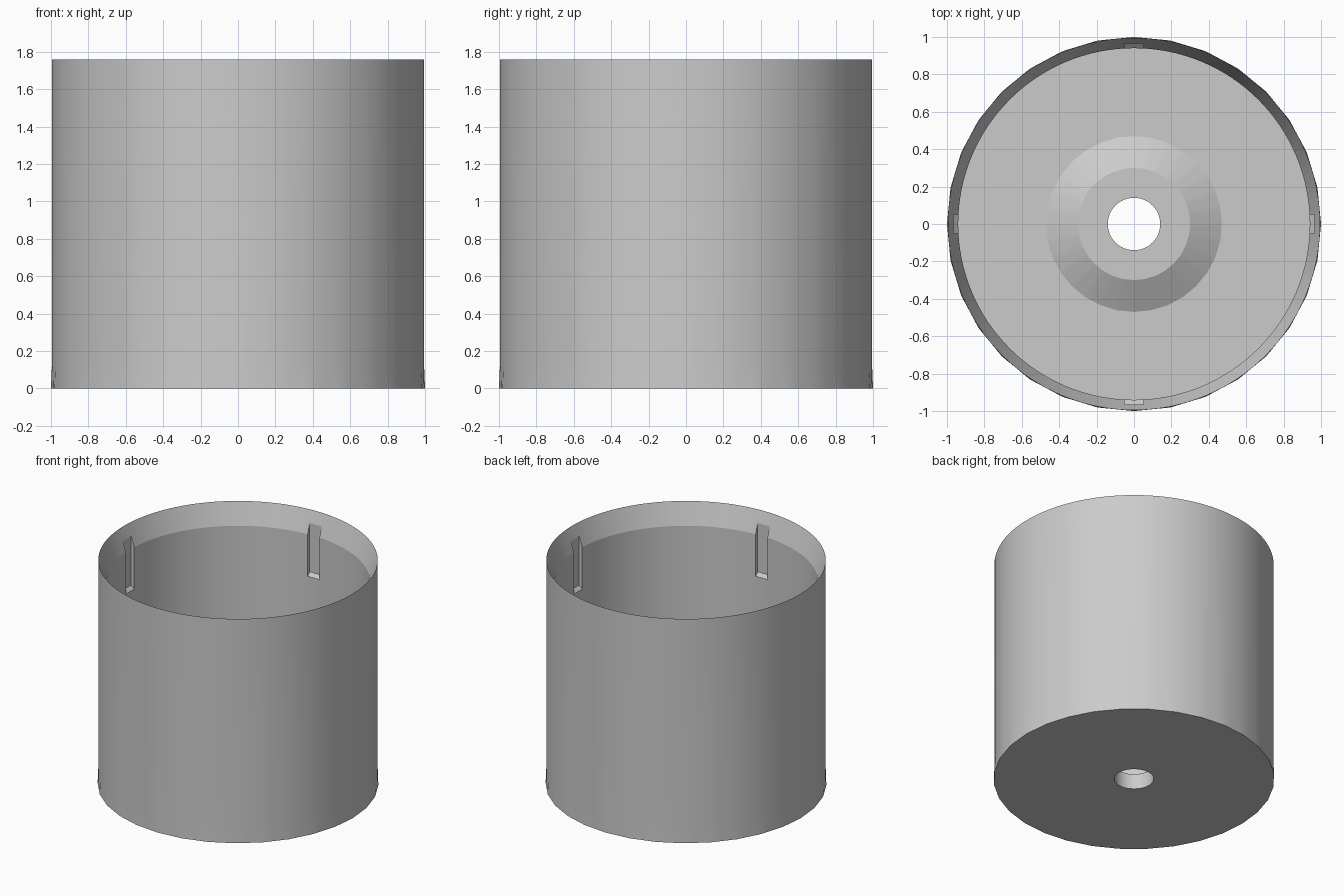
import bpy, bmesh, math

if "Cube" in bpy.data.objects:
    bpy.data.objects.remove(bpy.data.objects["Cube"])

SEG = 128      # round resolution
SIDES = 32     # coarse facets of the base edge and centre boss

grey = bpy.data.materials.new("plain_grey")
grey.diffuse_color = (0.6, 0.6, 0.6, 1)
grey.use_nodes = True
grey.node_tree.nodes["Principled BSDF"].inputs["Base Color"].default_value = grey.diffuse_color


def facet(a):
    """Radius factor that turns a circle into a 32-sided polygon."""
    step = 2 * math.pi / SIDES
    return math.cos(step / 2) / math.cos(a % step - step / 2)


def make_object(name, bm):
    bmesh.ops.recalc_face_normals(bm, faces=bm.faces)
    me = bpy.data.meshes.new(name)
    bm.to_mesh(me)
    bm.free()
    me.materials.append(grey)
    ob = bpy.data.objects.new(name, me)
    bpy.context.collection.objects.link(ob)
    return ob


# Closed cup section: radius, height, whether the ring is faceted
section = [
    (0.14, 0.00, False), (1.00, 0.00, True), (0.995, 0.12, False),
    (0.995, 1.76, False),                       # sharp outer rim
    (0.94, 1.59, False), (0.94, 0.03, False),   # sloped lip, inner wall
    (0.47, 0.03, True), (0.30, 0.12, True),     # conical boss
    (0.14, 0.12, False),                        # through hole
]
bm = bmesh.new()
rings = []
for r, z, coarse in section:
    ring = []
    for i in range(SEG):
        a = 2 * math.pi * i / SEG
        k = r * (facet(a) if coarse else 1)
        ring.append(bm.verts.new((k * math.cos(a), k * math.sin(a), z)))
    rings.append(ring)
for p, q in zip(rings, rings[1:] + rings[:1]):
    for i in range(SEG):
        j = (i + 1) % SEG
        bm.faces.new((p[i], p[j], q[j], q[i]))
cup = make_object("cup", bm)

# Four upright slots in the inner wall, each with a sloped ledge
bm = bmesh.new()
slot = [(0.90, 1.22), (0.965, 1.285), (0.965, 1.80), (0.90, 1.80)]
for n in range(4):
    a = n * math.pi / 2
    c, s = math.cos(a), math.sin(a)
    ends = [[bm.verts.new((r * c - w * s, r * s + w * c, z)) for r, z in slot]
            for w in (-0.052, 0.052)]
    bm.faces.new(ends[0])
    bm.faces.new(ends[1][::-1])
    for i in range(4):
        j = (i + 1) % 4
        bm.faces.new((ends[0][i], ends[1][i], ends[1][j], ends[0][j]))
cutter = make_object("slot_cutter", bm)
cutter.hide_render = True

mod = cup.modifiers.new("slots", 'BOOLEAN')
mod.operation = 'DIFFERENCE'
mod.solver = 'EXACT'
mod.object = cutter
bpy.context.view_layer.objects.active = cup
cup.select_set(True)
cutter.select_set(False)
bpy.ops.object.modifier_apply(modifier=mod.name)
bpy.data.objects.remove(cutter)

# Smooth walls with crisp rims
bpy.ops.object.shade_smooth_by_angle(angle=math.radians(14))
